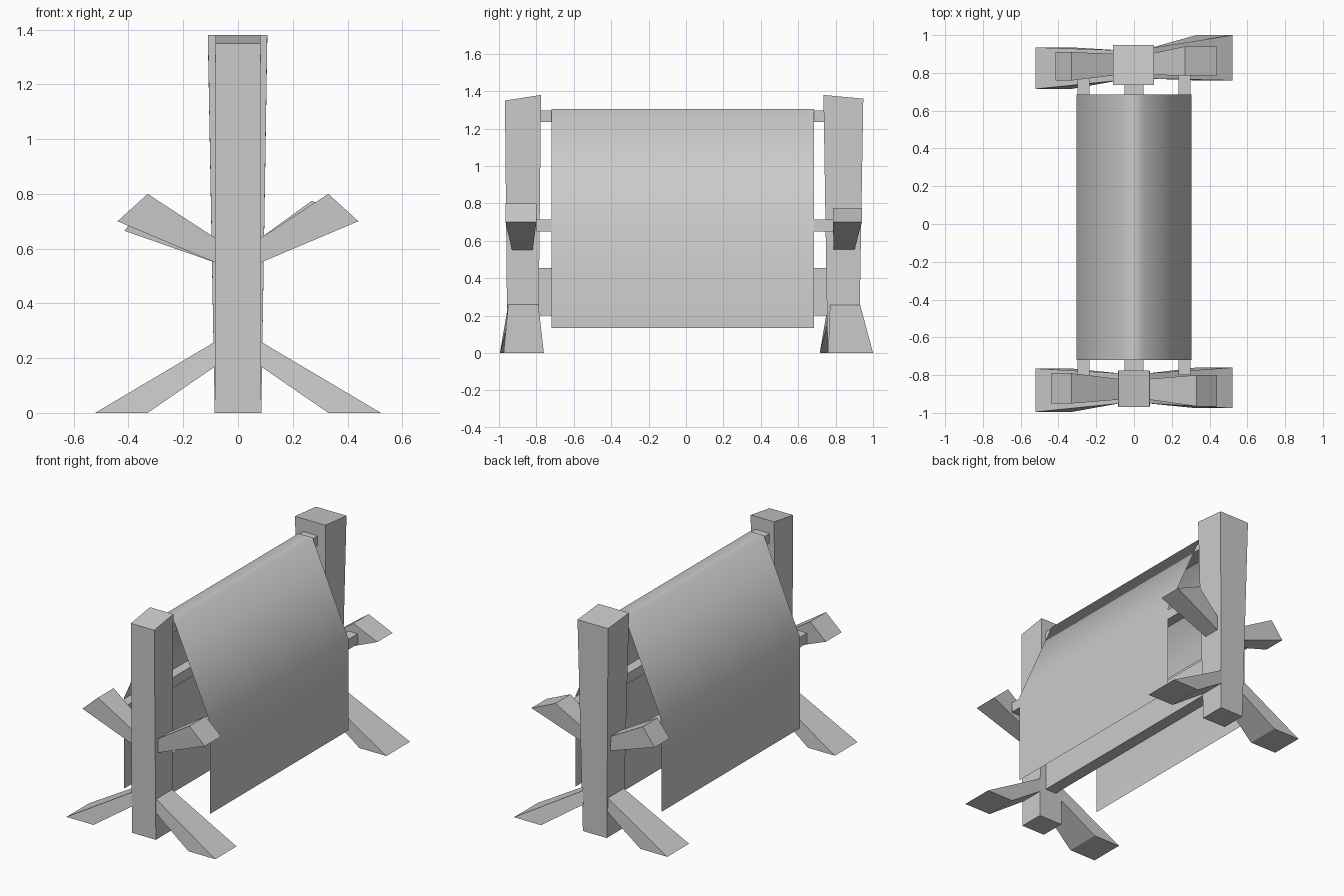
import bpy
import bmesh

if "Cube" in bpy.data.objects:
    bpy.data.objects.remove(bpy.data.objects["Cube"])

mat = bpy.data.materials.new("plain grey")
mat.diffuse_color = (0.6, 0.6, 0.6, 1)
mat.use_nodes = True
mat.node_tree.nodes["Principled BSDF"].inputs["Base Color"].default_value = mat.diffuse_color


def finish(name, bm, smooth=False):
    me = bpy.data.meshes.new(name)
    bm.to_mesh(me)
    bm.free()
    me.materials.append(mat)
    for p in me.polygons:
        p.use_smooth = smooth
    ob = bpy.data.objects.new(name, me)
    bpy.context.collection.objects.link(ob)
    return ob


def loft(name, a, b):
    """Solid between two four-cornered ends."""
    bm = bmesh.new()
    va = [bm.verts.new(p) for p in a]
    vb = [bm.verts.new(p) for p in b]
    bm.faces.new(va)
    bm.faces.new(vb)
    for i in range(4):
        j = (i + 1) % 4
        bm.faces.new((va[i], va[j], vb[j], vb[i]))
    bmesh.ops.recalc_face_normals(bm, faces=bm.faces)
    return finish(name, bm)


def rect(x0, x1, y0, y1, z0, z1):
    """Level quad whose height runs from z0 at y0 to z1 at y1."""
    return [(x0, y0, z0), (x1, y0, z0), (x1, y1, z1), (x0, y1, z1)]


def end(s, low, high, y0, y1):
    """Limb end quad from two (x, z) points, s is the side."""
    return [(s * low[0], y0, low[1]), (s * low[0], y1, low[1]),
            (s * high[0], y1, high[1]), (s * high[0], y0, high[1])]


# Posts
loft("front_post", rect(-.085, .085, -.955, -.79, 0, 0),
     rect(-.083, .083, -.968, -.775, 1.35, 1.38))
loft("back_post", rect(-.085, .085, .757, .925, 0, 0),
     rect(-.11, .107, .735, .948, 1.38, 1.36))

# Splayed feet: side, inner y range, outer y range
for name, s, i, o in (("front_right_foot", 1, (-.95, -.79), (-.975, -.76)),
                      ("front_left_foot", -1, (-.95, -.79), (-.995, -.765)),
                      ("back_right_foot", 1, (.77, .93), (.76, 1.0)),
                      ("back_left_foot", -1, (.76, .92), (.715, .935))):
    loft(name, end(s, (.08, .172), (.08, .262), *i),
         end(s, (.33, 0), (.522, 0), *o))

# Raised arms: side, outer low and high points, inner and outer y ranges
for name, s, lo, hi, i, o in (
        ("front_right_arm", 1, (.44, .70), (.33, .80), (-.93, -.82), (-.965, -.80)),
        ("front_left_arm", -1, (.44, .70), (.33, .80), (-.93, -.82), (-.95, -.79)),
        ("back_right_arm", 1, (.44, .70), (.27, .775), (.79, .90), (.785, .94)),
        ("back_left_arm", -1, (.415, .665), (.33, .775), (.79, .90), (.76, .91))):
    loft(name, end(s, (.08, .548), (.08, .637), *i), end(s, lo, hi, *o))

# Cross beams: x range, z range
for name, x0, x1, z0, z1, y in (("top_beam", -.05, .05, 1.235, 1.297, .80),
                                ("lower_beam", -.04, .04, .20, .455, .80),
                                ("right_beam", .235, .30, .65, .715, .80),
                                ("left_beam", -.30, -.235, .65, .715, .80)):
    loft(name, rect(x0, x1, -y, -y, z0, z0)[:2] + rect(x0, x1, -y, -y, z1, z1)[1::-1],
         rect(x0, x1, y, y, z0, z0)[:2] + rect(x0, x1, y, y, z1, z1)[1::-1])

# Sheet draped over the beams
half = [(.305, .135), (.305, .72), (.05, 1.305)]
profile = [(-x, z) for x, z in half] + half[::-1]
bm = bmesh.new()
rows = [[bm.verts.new((x, y, z)) for x, z in profile] for y in (-.72, .685)]
for k in range(len(profile) - 1):
    bm.faces.new((rows[0][k], rows[0][k + 1], rows[1][k + 1], rows[1][k]))
finish("draped_sheet", bm, True)
